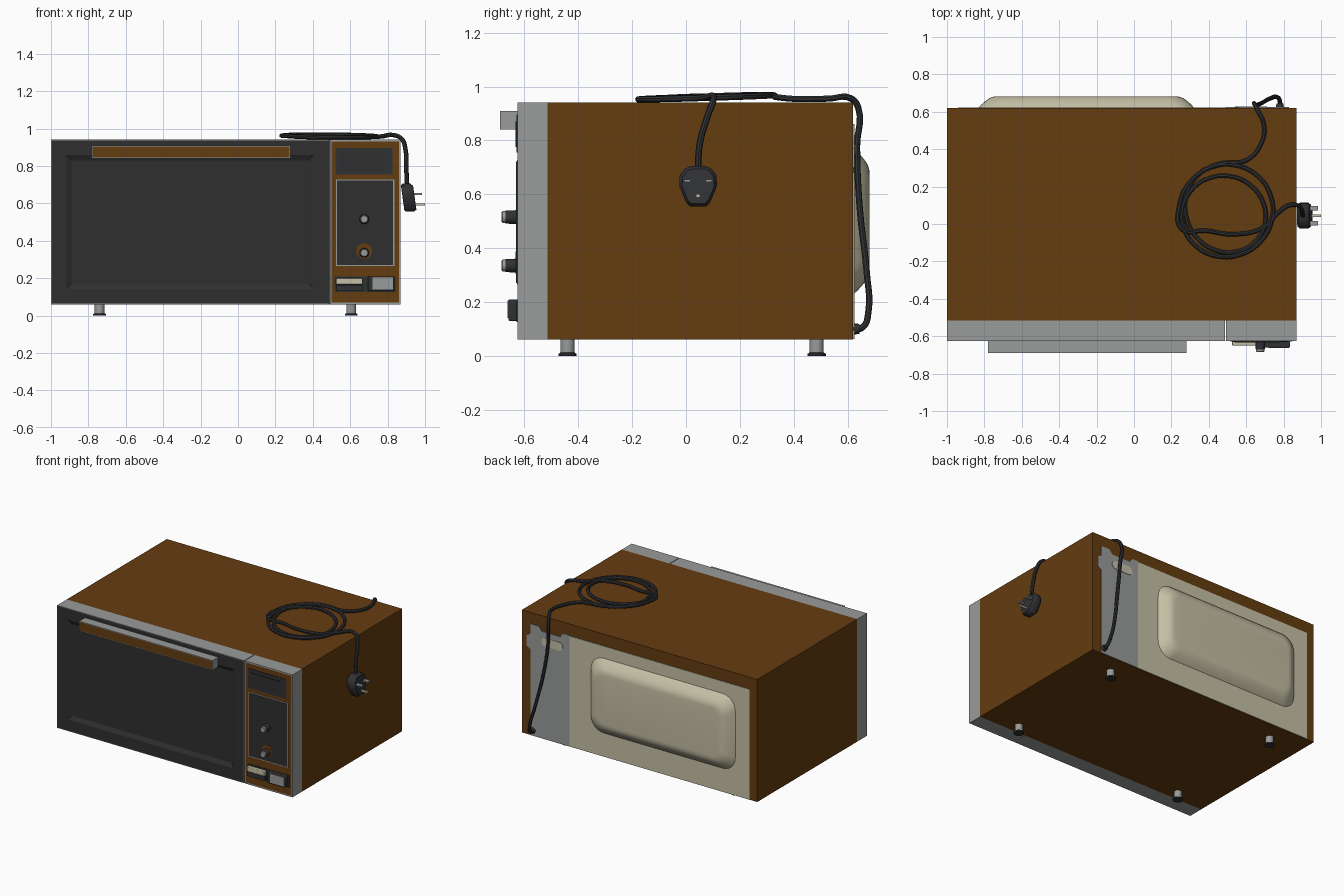
import bpy, bmesh, math
from mathutils import Vector

cube = bpy.data.objects.get("Cube")
if cube:
    bpy.data.objects.remove(cube, do_unlink=True)


def material(name, *rgb):
    m = bpy.data.materials.new(name)
    m.use_nodes = True
    m.diffuse_color = (*rgb, 1)
    m.node_tree.nodes["Principled BSDF"].inputs["Base Color"].default_value = (*rgb, 1)
    return m


brown = material("brown enamel", 0.13, 0.045, 0.005)
grey = material("satin grey", 0.32, 0.33, 0.33)
dark = material("dark glass", 0.028, 0.028, 0.029)
black = material("black plastic", 0.03, 0.031, 0.034)
cream = material("cream", 0.56, 0.53, 0.38)


def finish(name, bm, *mats, smooth=False, bevel=0):
    bmesh.ops.recalc_face_normals(bm, faces=bm.faces)
    mesh = bpy.data.meshes.new(name)
    bm.to_mesh(mesh)
    bm.free()
    for m in mats:
        mesh.materials.append(m)
    ob = bpy.data.objects.new(name, mesh)
    bpy.context.collection.objects.link(ob)
    if bevel:
        mod = ob.modifiers.new("bevel", "BEVEL")
        mod.width, mod.segments = bevel, 3
    if smooth:
        soften(ob)
    return ob


def soften(ob):
    bpy.ops.object.select_all(action="DESELECT")
    ob.select_set(True)
    bpy.context.view_layer.objects.active = ob
    bpy.ops.object.shade_smooth_by_angle(angle=math.radians(40))


def box_mesh(x, y, z):
    bm = bmesh.new()
    bmesh.ops.create_cube(bm, size=1)
    for v in bm.verts:
        v.co = [(r[0] + r[1]) / 2 + c * (r[1] - r[0]) for r, c in zip((x, y, z), v.co)]
    return bm


def box(name, x, y, z, mat, bevel=0):
    return finish(name, box_mesh(x, y, z), mat, bevel=bevel)


def framed_box(name, x, y, z, border, edge_mat, face_mat, recess=None):
    """Box whose front is inset and coloured, optionally with a sunken middle."""
    bm = box_mesh(x, y, z)
    bm.normal_update()
    face = min(bm.faces, key=lambda f: f.calc_center_median().y)
    bmesh.ops.inset_region(bm, faces=[face], thickness=border)
    face.material_index = 1
    for thickness, depth in recess or ():
        ring = bmesh.ops.inset_region(bm, faces=[face], thickness=thickness, depth=depth)
        for f in ring["faces"]:
            f.material_index = 1
    return finish(name, bm, edge_mat, face_mat)


def loft(name, rings, mat, smooth=True):
    """Skin a list of equal-length rings and cap both ends."""
    bm = bmesh.new()
    rows = [[bm.verts.new(p) for p in ring] for ring in rings]
    n = len(rows[0])
    for a, b in zip(rows, rows[1:]):
        for i in range(n):
            bm.faces.new((a[i], a[(i + 1) % n], b[(i + 1) % n], b[i]))
    bm.faces.new(rows[0])
    bm.faces.new(rows[-1])
    return finish(name, bm, mat, smooth=smooth)


def turned(name, centre, axis, profile, mat, sides=24):
    """Turned part: profile holds (distance along axis, radius)."""
    turn = Vector((0, 0, 1)).rotation_difference(Vector(axis))
    angles = [math.tau * i / sides for i in range(sides)]
    return loft(name, [[Vector(centre) + turn @ Vector((r * math.cos(a), r * math.sin(a), d))
                        for a in angles] for d, r in profile], mat)


def rounded_rect(x, z, y, corner):
    ring = []
    for k, (sx, sz) in enumerate(((1, 1), (-1, 1), (-1, -1), (1, -1))):
        cx = x[1] - corner if sx > 0 else x[0] + corner
        cz = z[1] - corner if sz > 0 else z[0] + corner
        for i in range(7):
            a = math.pi / 2 * (k + i / 6)
            ring.append((cx + corner * math.cos(a), y, cz + corner * math.sin(a)))
    return ring


# Cabinet, door and control fascia
FRONT = -0.625
box("cabinet", (-1, 0.87), (-0.515, 0.62), (0.06, 0.94), brown)
framed_box("door", (-1, 0.487), (FRONT, -0.515), (0.06, 0.94), 0.006, grey, dark,
           [(0.11, 0), (0.04, -0.015)])
framed_box("control_fascia", (0.492, 0.87), (FRONT, -0.515), (0.06, 0.94), 0.013, grey, brown)
framed_box("door_handle", (-0.78, 0.28), (-0.69, FRONT), (0.84, 0.91), 0.007, grey, brown)


# Painted and inset panels on the fascia
def plate(name, x, z, mat, thick):
    box(name, x, (FRONT - thick, FRONT + 0.002), z, mat)


plate("display_surround", (0.52, 0.825), (0.755, 0.895), black, 0.004)
plate("display_window", (0.54, 0.78), (0.775, 0.87), dark, 0.008)
plate("dial_panel_trim", (0.523, 0.838), (0.264, 0.728), grey, 0.003)
plate("dial_panel", (0.53, 0.83), (0.27, 0.722), dark, 0.006)
plate("button_panel", (0.515, 0.845), (0.125, 0.21), black, 0.004)

# Dials
turned("dial_mark", (0.675, FRONT, 0.345), (0, -1, 0), [(0, 0.042), (0.008, 0.042)], brown)
for side, z in (("upper", 0.515), ("lower", 0.335)):
    turned(side + "_dial_base", (0.675, FRONT, z), (0, -1, 0),
           [(0, 0.026), (0.045, 0.024)], black)
    turned(side + "_dial_cap", (0.675, FRONT, z), (0, -1, 0),
           [(0.04, 0.022), (0.056, 0.022), (0.06, 0.018)], grey)

# Push buttons
box("start_button", (0.525, 0.665), (-0.65, FRONT), (0.165, 0.2), cream, 0.005)
box("start_button_base", (0.525, 0.665), (-0.645, FRONT), (0.13, 0.164), black)
box("door_button", (0.695, 0.835), (-0.66, FRONT), (0.13, 0.21), black, 0.006)
plate("door_button_face", (0.72, 0.83), (0.14, 0.205), grey, 0.038)

# Feet
for end, y in (("front", -0.44), ("back", 0.485)):
    for side, x in (("right", -0.74), ("left", 0.605)):
        turned(f"{end}_{side}_foot", (x, y, 0), (0, 0, 1), [(0.008, 0.026), (0.065, 0.026)], grey)
        turned(f"{end}_{side}_foot_pad", (x, y, 0), (0, 0, 1),
               [(0, 0.034), (0.007, 0.034), (0.012, 0.027)], black)

# Rear cover with its rounded bulge
box("rear_cover", (-0.94, 0.49), (0.618, 0.624), (0.062, 0.855), cream)
rings = []
for depth, inset, corner in ((0, 0, 0.1), (0.015, 0.012, 0.1), (0.035, 0.035, 0.09),
                             (0.05, 0.055, 0.08), (0.058, 0.075, 0.07), (0.06, 0.095, 0.06)):
    rings.append(rounded_rect((-0.83 + inset, 0.32 - inset), (0.23 + inset, 0.77 - inset),
                              0.622 + depth, corner))
loft("rear_bulge", rings, cream)

# Rear service plate with vent opening
outline = [(0.49, 0.062), (0.8, 0.062), (0.8, 0.68), (0.83, 0.7), (0.83, 0.77),
           (0.8, 0.79), (0.8, 0.86), (0.73, 0.86), (0.71, 0.83), (0.56, 0.83),
           (0.54, 0.86), (0.49, 0.86)]
loft("service_plate", [[(x, y, z) for x, z in outline] for y in (0.618, 0.625)], grey, False)
loft("vent_opening", [rounded_rect((0.54, 0.71), (0.73, 0.79), y, 0.03)
                      for y in (0.62, 0.628)], cream)

# Power cord: from the plug, over the top in a coil, then down the back
path = [(0.905, 0.045, 0.68), (0.9, 0.05, 0.78), (0.895, 0.08, 0.89), (0.875, 0.1, 0.945),
        (0.83, 0.1, 0.965), (0.77, 0.06, 0.958), (0.69, -0.02, 0.955), (0.53, -0.055, 0.955),
        (0.38, -0.035, 0.957)]
steps = 28
for i in range(steps):
    t = i / (steps - 1)
    a = math.radians(205 - 825 * t)
    r = 0.235 + 0.025 * math.sin(5 * t + 2)
    path.append((0.49 + 0.025 * math.sin(9 * t) + r * math.cos(a),
                 0.06 + 0.02 * math.cos(7 * t) + r * math.sin(a),
                 0.96 + 0.008 * math.sin(14 * t)))
path += [(0.6, 0.34, 0.96), (0.68, 0.43, 0.953), (0.695, 0.53, 0.955), (0.66, 0.61, 0.957),
         (0.645, 0.64, 0.92), (0.65, 0.635, 0.78), (0.68, 0.645, 0.55), (0.73, 0.672, 0.3),
         (0.765, 0.678, 0.17), (0.78, 0.655, 0.105), (0.78, 0.62, 0.1)]
curve = bpy.data.curves.new("power_cord", "CURVE")
curve.dimensions = "3D"
curve.bevel_depth, curve.bevel_resolution, curve.resolution_u = 0.012, 2, 5
curve.use_fill_caps = True
spline = curve.splines.new("BEZIER")
spline.bezier_points.add(len(path) - 1)
for point, co in zip(spline.bezier_points, path):
    point.co = co
    point.handle_left_type = point.handle_right_type = "AUTO"
curve.materials.append(black)
cord = bpy.data.objects.new("power_cord", curve)
bpy.context.collection.objects.link(cord)
bpy.ops.object.select_all(action="DESELECT")
cord.select_set(True)
bpy.context.view_layer.objects.active = cord
bpy.ops.object.convert(target="MESH")
soften(bpy.context.view_layer.objects.active)
turned("cord_grommet", (0.78, 0.62, 0.1), (0, 1, 0), [(0, 0.022), (0.025, 0.018)], black)

# Plug body and pins
half = [(0.03, 0.555), (0.045, 0.57), (0.07, 0.63), (0.068, 0.67), (0.05, 0.695), (0.025, 0.705)]
shape = half + [(-y, z) for y, z in reversed(half)]
rings = []
for x, scale in ((0.88, 0.88), (0.89, 1), (0.93, 1), (0.945, 0.85)):
    rings.append([(x + (z - 0.63) * -0.12, 0.045 + y * scale, 0.63 + (z - 0.63) * scale)
                  for y, z in shape])
loft("plug_body", rings, black)
box("earth_pin", (0.93, 1), (0.038, 0.052), (0.588, 0.6), cream)
for side, y in (("front", 0.005), ("back", 0.085)):
    box(side + "_pin", (0.93, 0.985), (y - 0.012, y + 0.012), (0.645, 0.655), grey)
